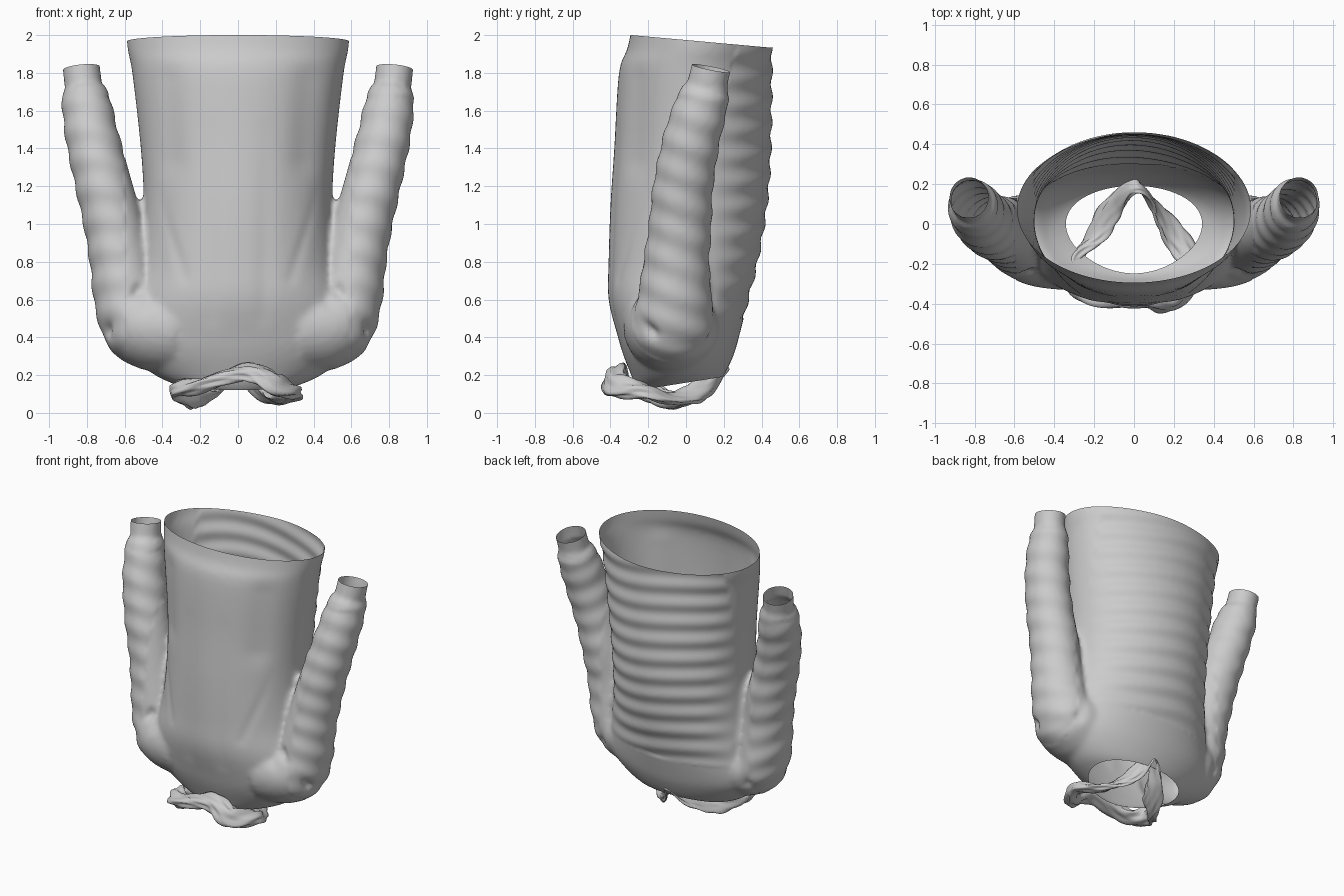
import bpy, bmesh, math
from mathutils import Vector
from mathutils.geometry import intersect_point_line

if "Cube" in bpy.data.objects:
    bpy.data.objects.remove(bpy.data.objects["Cube"])


def spline(keys, steps, closed=False):
    """Catmull-Rom through tuples of any length."""
    n, out = len(keys), []
    for i in range(n if closed else n - 1):
        idx = [i - 1, i, i + 1, i + 2]
        k = [keys[j % n] if closed else keys[min(max(j, 0), n - 1)] for j in idx]
        for s in range(steps):
            t = s / steps
            out.append(tuple(0.5 * (2 * b + (c - a) * t + (2 * a - 5 * b + 4 * c - d) * t * t
                             + (3 * b - a - 3 * c + d) * t ** 3) for a, b, c, d in zip(*k)))
    if not closed:
        out.append(tuple(keys[-1]))
    return out


def loft(bm, rings, closed=False):
    vs = [[bm.verts.new(p) for p in r] for r in rings]
    n = len(vs[0])
    for i in range(len(vs) if closed else len(vs) - 1):
        a, b = vs[i], vs[(i + 1) % len(vs)]
        for j in range(n):
            k = (j + 1) % n
            bm.faces.new((a[j], a[k], b[k], b[j]))
    if not closed:
        bm.faces.new(vs[0][::-1])
        bm.faces.new(vs[-1])


def finish(bm, name):
    me = bpy.data.meshes.new(name)
    bm.to_mesh(me)
    bm.free()
    ob = bpy.data.objects.new(name, me)
    bpy.context.collection.objects.link(ob)
    for p in me.polygons:
        p.use_smooth = True
    return ob


# Body: z, half width, front y, back y
bm = bmesh.new()
body = [(0.07, .10, -.19, .05), (.11, .21, -.24, .10), (.15, .33, -.27, .15), (.2, .44, -.29, .2),
        (.3, .56, -.33, .25), (.4, .61, -.36, .28), (.6, .57, -.41, .33), (.8, .52, -.41, .38),
        (1.1, .50, -.40, .43), (1.4, .515, -.38, .45), (1.8, .56, -.355, .455), (1.93, .585, -.31, .455),
        (2.08, .595, -.28, .45)]
rings = []
for z, w, f, b in spline(body, 5):
    rings.append([(w * math.cos(a), (f + b) / 2 + (b - f) / 2 * math.sin(a), z)
                  for a in (math.tau * i / 64 for i in range(64))])
loft(bm, rings)

# Sleeves with cuffs: x, y, z, radius
sleeve = [(.32, -.08, .45, .24), (.49, -.07, .47, .23), (.575, -.06, .60, .19), (.62, -.05, .8, .165),
          (.66, -.03, 1.0, .157), (.71, -.015, 1.2, .15), (.77, .03, 1.45, .142), (.80, .08, 1.62, .132),
          (.813, .105, 1.70, .12), (.815, .108, 1.715, .1), (.823, .12, 1.77, .1), (.835, .145, 1.88, .098)]
path = spline(sleeve, 5)
for side in (1, -1):
    rings = []
    for i, (x, y, z, r) in enumerate(path):
        t = (Vector(path[min(i + 1, len(path) - 1)][:3]) - Vector(path[max(i - 1, 0)][:3])).normalized()
        u = t.cross(Vector((0, 1, 0))).normalized()
        v = u.cross(t)
        ring = []
        for j in range(32):
            a = math.tau * j / 32
            p = Vector((x, y, z)) + u * r * math.cos(a) + v * r * 1.06 * math.sin(a)
            ring.append((p.x * side, p.y, p.z))
        rings.append(ring)
    loft(bm, rings)
bmesh.ops.recalc_face_normals(bm, faces=bm.faces)
solid = finish(bm, "garment_solid")

# Fuse into one skin
mod = solid.modifiers.new("fuse", 'REMESH')
mod.mode = 'VOXEL'
mod.voxel_size = 0.018
fused = bpy.data.meshes.new_from_object(solid.evaluated_get(bpy.context.evaluated_depsgraph_get()))
bpy.data.objects.remove(solid)
bm = bmesh.new()
bm.from_mesh(fused)
for _ in range(3):
    bmesh.ops.smooth_vert(bm, verts=bm.verts, factor=0.5, use_axis_x=True, use_axis_y=True, use_axis_z=True)


def cut(co, no, keep):
    """Open the skin: slice away what lies beyond a plane, among chosen faces."""
    faces = [f for f in bm.faces if keep(f.calc_center_median())]
    geom = list({v for f in faces for v in f.verts}) + list({e for f in faces for e in f.edges}) + faces
    bmesh.ops.bisect_plane(bm, geom=geom, plane_co=co, plane_no=no, clear_outer=True)


# Hem, neck and cuff openings
cut((0, -.29, 2.0), (0, .09, 1), lambda c: c.z > 1.88)
cut((0, -.28, .115), (0, .16, -1), lambda c: c.z < .3 and abs(c.x) < .4)
for s in (1, -1):
    cut((s * .83, .13, 1.825), (s * .1, .2, 1), lambda c: c.z > 1.72 and c.x * s > .68)

# Cloth folds: start, end, width, depth
folds = [((.47, -.25, 1.18), (.30, -.40, .72), .035, .03), ((.42, -.33, 1.75), (.40, -.33, 1.35), .10, .025),
         ((.52, -.25, .66), (.70, -.18, .42), .03, .025), ((.16, -.42, 1.5), (.14, -.42, .5), .05, .008),
         ((.50, .10, .62), (.58, .12, .40), .04, .02)]
bm.normal_update()
moves = []
for v in bm.verts:
    q = Vector((abs(v.co.x), v.co.y, v.co.z))
    d = 0.0
    for a, b, w, depth in folds:
        a, b = Vector(a), Vector(b)
        p, t = intersect_point_line(q, a, b)
        p = a.lerp(b, min(max(t, 0), 1))
        d -= depth * math.exp(-((q - p).length / w) ** 2)
    if q.y > .12 and q.x < .5 and q.z > .5:      # stacked creases across the back
        d += .006 * math.sin(q.z * 46 + 2 * math.sin(v.co.x * 4)) * min(1, (q.y - .12) * 6)
    elif q.x > .6 and q.z < 1.68:                # soft sleeve ripples
        d += .004 * math.sin(q.z * 38 + v.co.y * 14 + v.co.x * 5)
    moves.append((v, v.normal * d))
for v, m in moves:
    v.co += m
finish(bm, "garment_body_and_sleeves")

# Rumpled collar: x, y, z, half width, half thickness
collar = [(.05, -.37, .215, .06, .035), (.20, -.375, .15, .07, .04), (.29, -.22, .115, .055, .035),
          (.21, -.07, .075, .06, .025), (.10, .09, .13, .055, .02), (.01, .19, .255, .04, .015),
          (-.10, .09, .13, .055, .02), (-.20, -.07, .07, .06, .025), (-.32, -.22, .125, .055, .035),
          (-.21, -.34, .14, .065, .04)]
path = spline(collar, 10, closed=True)
bm = bmesh.new()
rings = []
for i, (x, y, z, w, h) in enumerate(path):
    t = (Vector(path[(i + 1) % len(path)][:3]) - Vector(path[i - 1][:3])).normalized()
    out = (Vector((x, y + .1, 0)) - t * t.dot(Vector((x, y + .1, 0)))).normalized()
    up = t.cross(out)
    k = math.tau * i / len(path)
    tw = .6 + .5 * math.sin(3 * k)
    ring = []
    for j in range(24):
        a = math.tau * j / 24
        r = 1 + .16 * math.sin(4 * a + 5 * k) + .08 * math.sin(7 * a - 9 * k)
        c, s = w * r * math.cos(a), h * r * math.sin(a)
        ring.append(Vector((x, y, z)) + out * (c * math.cos(tw) - s * math.sin(tw))
                    + up * (c * math.sin(tw) + s * math.cos(tw)))
    rings.append(ring)
loft(bm, rings, closed=True)
bmesh.ops.recalc_face_normals(bm, faces=bm.faces)
finish(bm, "collar")
